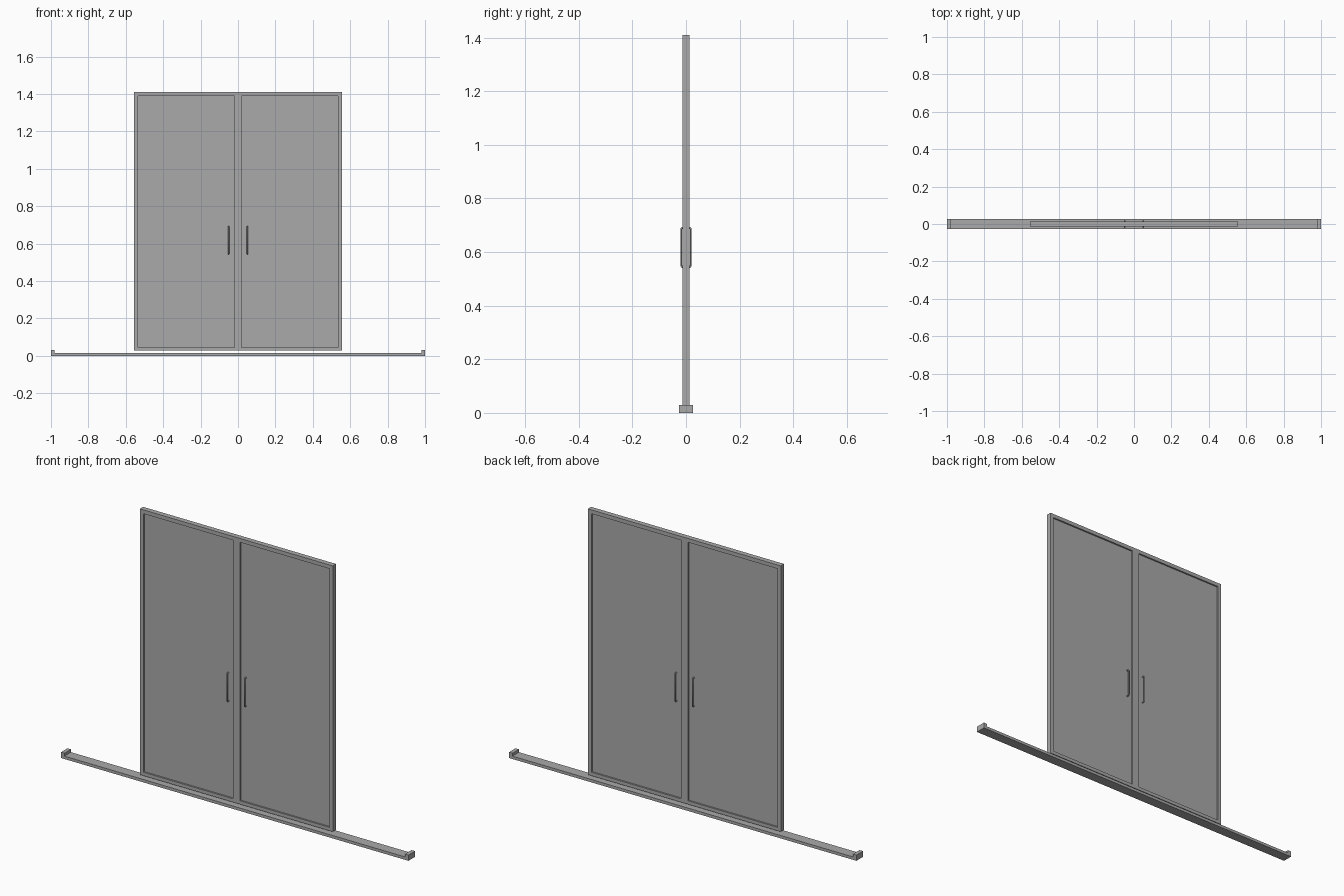
import bpy
import bmesh
from mathutils import Matrix, Vector

cube = bpy.data.objects.get("Cube")
if cube:
    bpy.data.objects.remove(cube, do_unlink=True)

grey = bpy.data.materials.new("neutral grey")
grey.use_nodes = True
COLOUR = (0.4, 0.4, 0.4, 1)
grey.diffuse_color = COLOUR
grey.node_tree.nodes["Principled BSDF"].inputs["Base Color"].default_value = COLOUR


def finish(name, bm):
    mesh = bpy.data.meshes.new(name)
    bmesh.ops.recalc_face_normals(bm, faces=bm.faces)
    bm.to_mesh(mesh)
    bm.free()
    mesh.materials.append(grey)
    obj = bpy.data.objects.new(name, mesh)
    bpy.context.collection.objects.link(obj)
    return obj


def box(name, low, high):
    low, high = Vector(low), Vector(high)
    bm = bmesh.new()
    bmesh.ops.create_cube(bm, size=1, matrix=Matrix.Translation((low + high) / 2)
                          @ Matrix.Diagonal((high - low).to_4d()))
    return finish(name, bm)


# Floor rail with a raised stop at each end
RAIL_Y, RAIL_TOP = 0.027, 0.015
profile = [(-1, 0), (1, 0), (1, 0.03), (0.98, 0.03), (0.98, RAIL_TOP),
           (-0.98, RAIL_TOP), (-0.98, 0.03), (-1, 0.03)]
bm = bmesh.new()
face = bm.faces.new([bm.verts.new((x, -RAIL_Y, z)) for x, z in profile])
ext = bmesh.ops.extrude_face_region(bm, geom=[face])
bmesh.ops.translate(bm, vec=(0, 2 * RAIL_Y, 0),
                    verts=[v for v in ext["geom"] if isinstance(v, bmesh.types.BMVert)])
finish("floor_rail", bm)

# Door frame: one slab with the two openings left out of its face grid
xs = [-0.555, -0.535, -0.02, 0.02, 0.535, 0.555]
zs = [0.027, 0.045, 1.39, 1.41]
FRAME_Y = 0.0135
bm = bmesh.new()
grid = [[bm.verts.new((x, -FRAME_Y, z)) for z in zs] for x in xs]
for i in range(len(xs) - 1):
    for j in range(len(zs) - 1):
        if not (j == 1 and i in (1, 3)):
            bm.faces.new((grid[i][j], grid[i + 1][j], grid[i + 1][j + 1], grid[i][j + 1]))
ext = bmesh.ops.extrude_face_region(bm, geom=bm.faces[:])
bmesh.ops.translate(bm, vec=(0, 2 * FRAME_Y, 0),
                    verts=[v for v in ext["geom"] if isinstance(v, bmesh.types.BMVert)])
bmesh.ops.dissolve_limit(bm, angle_limit=0.01, verts=bm.verts[:], edges=bm.edges[:])
finish("door_frame", bm)

# Recessed panels, and a pull handle on both faces of each door
PANEL_Y = 0.005
for side, sx in (("left", 1), ("right", -1)):
    x0, x1 = sorted((sx * 0.02, sx * 0.535))
    box(side + "_panel", (x0, -PANEL_Y, 0.045), (x1, PANEL_Y, 1.39))
    for face_name, sy in (("front", -1), ("back", 1)):
        curve = bpy.data.curves.new("handle_path", "CURVE")
        curve.dimensions = "3D"
        curve.bevel_depth = 0.0035
        curve.bevel_resolution = 2
        curve.use_fill_caps = True
        spline = curve.splines.new("POLY")
        path = [(0.004, 0.544), (0.014, 0.544), (0.0175, 0.548),
                (0.0175, 0.687), (0.014, 0.691), (0.004, 0.691)]
        spline.points.add(len(path) - 1)
        for point, (y, z) in zip(spline.points, path):
            point.co = (sx * 0.05, sy * y, z, 1)
        curve.materials.append(grey)
        handle = bpy.data.objects.new(f"{side}_{face_name}_handle", curve)
        bpy.context.collection.objects.link(handle)
